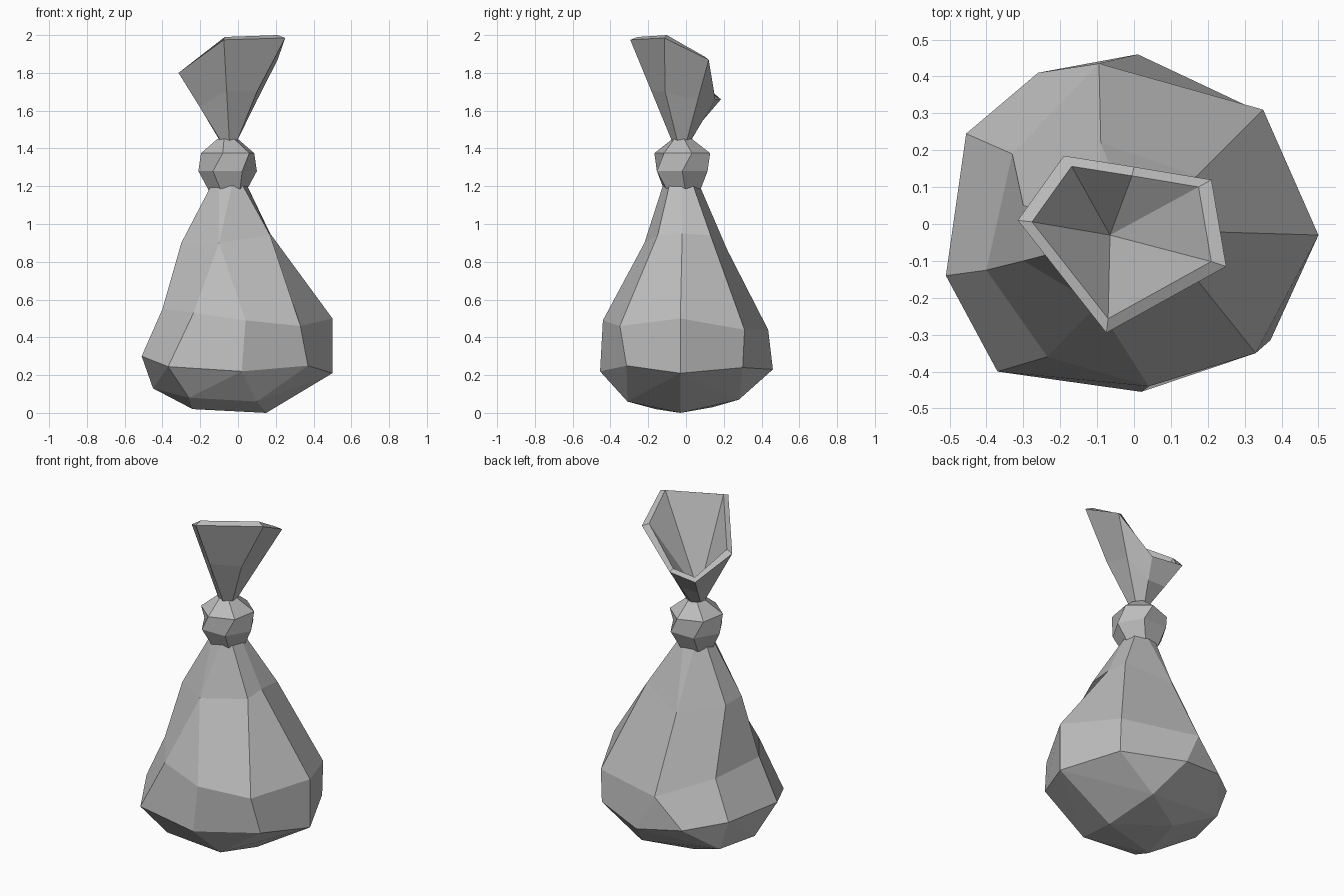
import bpy
import bmesh
import math
from mathutils import Vector

start_cube = bpy.data.objects.get("Cube")
if start_cube:
    bpy.data.objects.remove(start_cube, do_unlink=True)

# One plain grey cloth for everything
cloth = bpy.data.materials.new("grey cloth")
cloth.use_nodes = True
grey = (0.5, 0.5, 0.5, 1)
cloth.diffuse_color = grey
shader = next(n for n in cloth.node_tree.nodes if n.type == 'BSDF_PRINCIPLED')
shader.inputs["Base Color"].default_value = grey
shader.inputs["Roughness"].default_value = 0.9


def polygon_ring(sides, radius, centre, start_degrees=0):
    """Level regular polygon, counter-clockwise seen from above."""
    ring = []
    for i in range(sides):
        angle = math.radians(start_degrees) + math.tau * i / sides
        offset = Vector((math.cos(angle), math.sin(angle), 0))
        ring.append(Vector(centre) + offset * radius)
    return ring


def loft(bm, rings):
    """Join successive rings with faces; repeated points collapse later."""
    layers = [[bm.verts.new(point) for point in ring] for ring in rings]
    for below, above in zip(layers, layers[1:]):
        count = len(below)
        for i in range(count):
            j = (i + 1) % count
            bm.faces.new((below[i], below[j], above[j], above[i]))
    return layers


def finish(bm, name):
    """Weld the mesh and place it in the scene as a flat shaded object."""
    bmesh.ops.remove_doubles(bm, verts=bm.verts[:], dist=0.0005)
    mesh = bpy.data.meshes.new(name)
    bm.to_mesh(mesh)
    bm.free()
    mesh.materials.append(cloth)
    part = bpy.data.objects.new(name, mesh)
    bpy.context.scene.collection.objects.link(part)
    return part


# Sack: irregular rings around the bulge, narrowing up to the tie
belly = [(.5, -.03, .21), (.35, .3, .24), (.01, .46, .23),
         (-.26, .41, .27), (-.455, .245, .31), (-.51, -.14, .3),
         (-.37, -.4, .245), (.02, -.455, .22), (.37, -.315, .25)]
waist = [(.5, -.03, .5), (.35, .31, .44), (-.095, .435, .44),
         (-.095, .435, .44), (-.33, .19, .52), (-.4, -.125, .55),
         (-.235, -.36, .53), (.04, -.44, .49), (.33, -.35, .46)]
shoulder = [(.17, -.02, .95), (.17, .13, .94), (-.09, .22, .86),
            (-.09, .22, .86), (-.3, .05, .9), (-.3, -.1, .9),
            (-.1, -.22, .9), (-.1, -.22, .9), (.17, -.15, .94)]
collar = polygon_ring(len(belly), .1, (-.05, -.025, 1.2))
bm = bmesh.new()
loft(bm, [belly, waist, shoulder, collar])

# Sagging underside: lower half of a hull under the belly ring
underside = [(.15, -.03, 0), (.1, .28, .07), (-.16, .14, .03),
             (-.39, .24, .13), (-.45, -.01, .13), (-.24, -.16, .02),
             (-.26, -.3, .08), (.1, -.31, .06)]
hull_bm = bmesh.new()
for point in belly + underside:
    hull_bm.verts.new(point)
bmesh.ops.convex_hull(hull_bm, input=hull_bm.verts[:])
hull_bm.normal_update()
upper_faces = [f for f in hull_bm.faces if f.normal.z > 0.3]
bmesh.ops.delete(hull_bm, geom=upper_faces, context='FACES')
hull_mesh = bpy.data.meshes.new("underside")
hull_bm.to_mesh(hull_mesh)
hull_bm.free()
bm.from_mesh(hull_mesh)
bpy.data.meshes.remove(hull_mesh)
finish(bm, "sack_body")

# Knot: lumpy faceted ball around the neck
bm = bmesh.new()
knot_levels = [(.1, 1.175, 10), (.155, 1.28, 0),
               (.15, 1.375, 20), (.055, 1.45, 10)]
knot_rings = [polygon_ring(6, radius, (-.055, -.02, height), turn)
              for radius, height, turn in knot_levels]
layers = loft(bm, knot_rings)
bm.faces.new(layers[0][::-1])
bm.faces.new(layers[-1])
finish(bm, "tied_knot")

# Mouth: slanted open funnel with a thick rim
rim = [(.25, -.115, 1.985), (.21, .12, 1.87), (0, .155, 1.66),
       (-.19, .185, 1.66), (-.315, .01, 1.8), (-.075, -.295, 1.975)]
rim = [Vector(point) for point in rim]
neck = polygon_ring(len(rim), .05, (-.05, -.025, 1.44), -25)
crease = [low.lerp(high, 0.5) for low, high in zip(neck, rim)]
crease[0] = Vector((.1, -.11, 1.7))
rim_centre = Vector((-.04, -.02, 0))
inner_rim = []
for point in rim:
    inward = rim_centre - Vector((point.x, point.y, 0))
    inner_rim.append(point + inward * 0.14 + Vector((0, 0, .015)))
funnel_bottom = [Vector((-.065, -.03, 1.48))] * len(rim)
bm = bmesh.new()
loft(bm, [neck, crease, rim, inner_rim, funnel_bottom])
finish(bm, "open_mouth")
